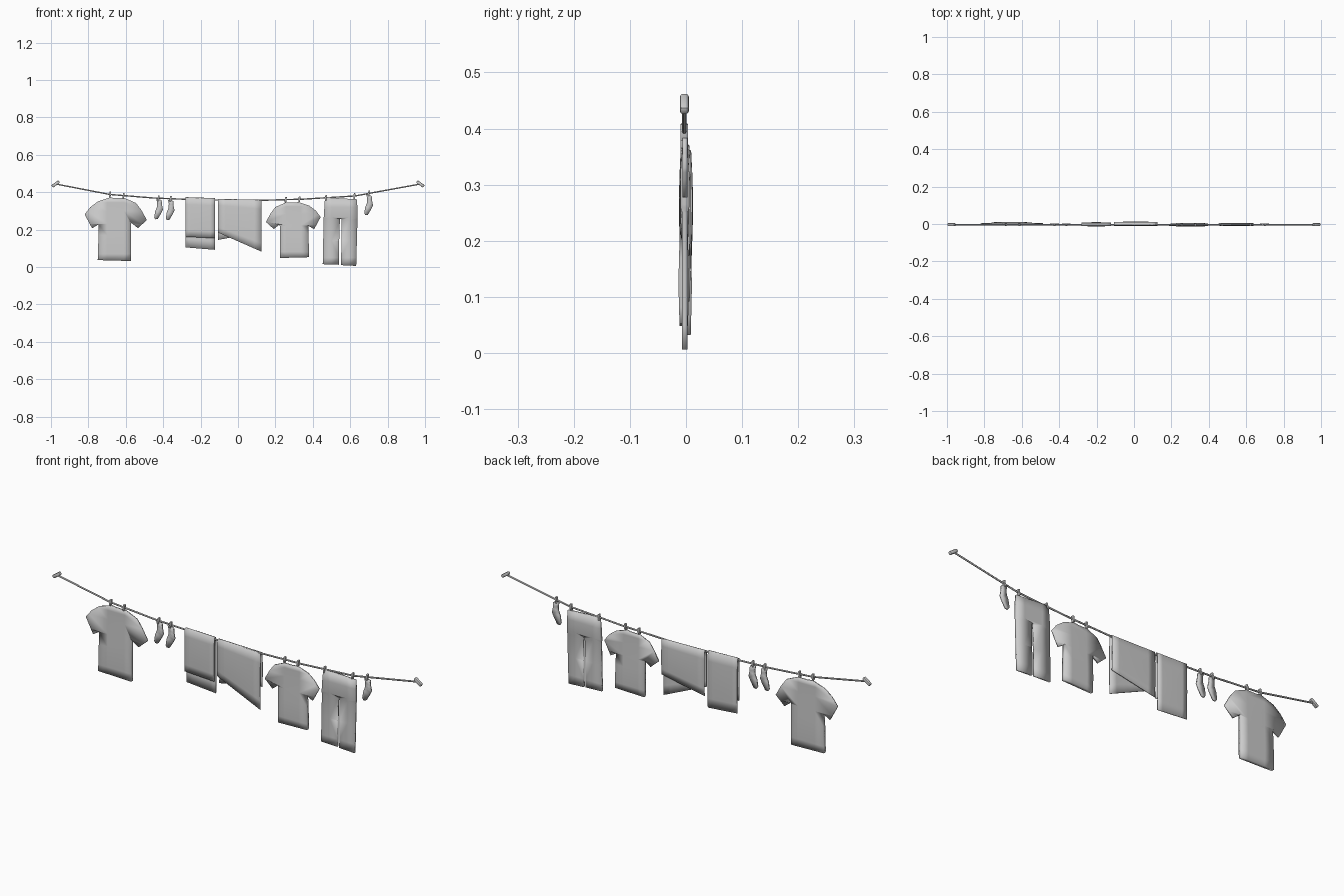
import bpy, bmesh, math
from mathutils import Vector

if "Cube" in bpy.data.objects:
    bpy.data.objects.remove(bpy.data.objects["Cube"], do_unlink=True)

grey = bpy.data.materials.new("plain grey")
grey.use_nodes = True
colour = (0.6, 0.6, 0.6, 1)
grey.diffuse_color = colour
grey.node_tree.nodes["Principled BSDF"].inputs["Base Color"].default_value = colour


def finish(name, bm, smooth=True):
    bmesh.ops.recalc_face_normals(bm, faces=bm.faces)
    mesh = bpy.data.meshes.new(name)
    bm.to_mesh(mesh)
    bm.free()
    for face in mesh.polygons:
        face.use_smooth = smooth
    mesh.materials.append(grey)
    ob = bpy.data.objects.new(name, mesh)
    bpy.context.collection.objects.link(ob)
    return ob


def garment(name, outline, levels, thick, sway, place, scale=(1, 1), columns=()):
    """Flat outline given depth, then sliced so it can billow with height."""
    bm = bmesh.new()
    front = bm.faces.new([bm.verts.new((x, -1, z)) for x, z in outline])
    moved = bmesh.ops.extrude_face_region(bm, geom=[front])["geom"]
    for v in moved:
        if isinstance(v, bmesh.types.BMVert):
            v.co.y = 1
    cuts = [((0, 0, z), (0, 0, 1)) for z in levels] + [((x, 0, 0), (1, 0, 0)) for x in columns]
    for point, normal in cuts:
        geom = bm.verts[:] + bm.edges[:] + bm.faces[:]
        bmesh.ops.bisect_plane(bm, geom=geom, plane_co=point, plane_no=normal)
    for v in bm.verts:
        x, y, z = v.co
        v.co = (place[0] + x * scale[0], y * thick(x, z) + sway(z), place[1] + z * scale[1])
    return finish(name, bm)


def draped(name, x0, x1, top, front_ends, back_ends, y_front, y_back, bulge):
    """Cloth folded over the line: front hem, over the top, back hem."""
    bm = bmesh.new()
    columns, rows = 6, 6
    grid = []
    for i in range(columns + 1):
        t = i / columns
        x = x0 + (x1 - x0) * t
        z_top = top[0] + (top[1] - top[0]) * t
        line = []
        for ends, y, order in ((front_ends, y_front, range(rows, -1, -1)),
                               (back_ends, y_back, range(rows + 1))):
            z_end = ends[0] + (ends[1] - ends[0]) * t
            for k in order:
                s = k / rows
                swell = bulge * math.sin(math.pi * s) * math.sin(math.pi * (0.2 + 0.6 * t))
                z = z_top - 0.003 + (z_end - z_top) * s
                line.append(bm.verts.new((x, y + math.copysign(swell, y), z)))
            if order.step < 0:
                line.append(bm.verts.new((x, (y_front + y_back) / 2, z_top)))
        grid.append(line)
    for a, b in zip(grid, grid[1:]):
        for j in range(len(a) - 1):
            bm.faces.new((a[j], a[j + 1], b[j + 1], b[j]))
    ob = finish(name, bm)
    mod = ob.modifiers.new("cloth thickness", "SOLIDIFY")
    mod.thickness = 0.003
    mod.offset = 0
    return ob


def bevelled_box(name, size, centre, tilt, bevel):
    bm = bmesh.new()
    bmesh.ops.create_cube(bm, size=1)
    for v in bm.verts:
        v.co = Vector(a * b for a, b in zip(v.co, size))
    bmesh.ops.bevel(bm, geom=bm.edges[:], offset=bevel, segments=2, profile=0.5, affect="EDGES")
    ob = finish(name, bm)
    ob.location = centre
    ob.rotation_euler.y = tilt
    bpy.ops.object.select_all(action="DESELECT")
    ob.select_set(True)
    bpy.context.view_layer.objects.active = ob
    bpy.ops.object.shade_smooth_by_angle(angle=math.radians(40))


# Sagging line
path = [(-0.975, 0.444), (-0.685, 0.388), (-0.45, 0.369), (-0.2, 0.359), (0.1, 0.356),
        (0.35, 0.363), (0.625, 0.38), (0.975, 0.444)]
curve = bpy.data.curves.new("line", "CURVE")
curve.dimensions = "3D"
curve.bevel_depth = 0.004
curve.bevel_resolution = 1
curve.use_fill_caps = True
spline = curve.splines.new("POLY")
spline.points.add(len(path) - 1)
for p, (x, z) in zip(spline.points, path):
    p.co = (x, -0.003, z, 1)
curve.materials.append(grey)
bpy.context.collection.objects.link(bpy.data.objects.new("washing_line", curve))


def line_height(x):
    for (xa, za), (xb, zb) in zip(path, path[1:]):
        if xa <= x <= xb:
            return za + (zb - za) * (x - xa) / (xb - xa)


# End toggles
for side, name in ((-1, "right_toggle"), (1, "left_toggle")):
    bevelled_box(name, (0.046, 0.016, 0.016), (side * 0.975, -0.003, 0.444), side * 0.62, 0.005)

# Clothes pegs
for i, x in enumerate((-0.684, -0.612, -0.425, -0.36, 0.255, 0.328, 0.47, 0.622, 0.70)):
    bevelled_box(f"peg_{i + 1}", (0.009, 0.014, 0.03), (x, -0.003, line_height(x)), 0.12, 0.002)

# Shirts: one outline, the second smaller and mirrored
shirt = [(-.029, .372), (0, .368), (.05, .368), (.11, .342), (.138, .305), (.168, .251),
         (.12, .208), (.084, .236), (.082, .13), (.083, .032), (-.095, .037),
         (-.092, .13), (-.09, .228), (-.125, .207), (-.165, .281), (-.135, .32), (-.095, .35)]


def shirt_thick(x, z):
    body = 0.0095 - 0.00035 * (abs(z - 0.12) / 0.02) ** 1.2
    return max(0.0035, body) * (0.55 if abs(x) > 0.11 else 1)


levels = (0.07, 0.11, 0.17, 0.23, 0.30, 0.345)
garment("large_shirt", shirt, levels, shirt_thick, lambda z: 0.001, (-0.655, 0),
        columns=(-0.045, 0.045))
garment("small_shirt", shirt, levels, shirt_thick, lambda z: -0.004, (0.297, 0.02),
        (-0.88, 0.88), (-0.045, 0.045))

# Towels folded over the line
draped("narrow_towel", -0.281, -0.122, (0.372, 0.367), (0.165, 0.157), (0.108, 0.095),
       -0.008, 0.005, 0.003)
draped("wide_towel", -0.106, 0.126, (0.363, 0.358), (0.187, 0.085), (0.148, 0.192),
       -0.007, 0.008, 0.003)

# Trousers
trousers = [(.465, .372), (.637, .362), (.639, .26), (.632, .006), (.551, .01), (.553, .14),
            (.553, .258), (.545, .258), (.541, .14), (.54, .012), (.453, .015), (.458, .26)]
garment("trousers", trousers, (0.05, 0.14, 0.25, 0.265, 0.32),
        lambda x, z: 0.008 if z > 0.258 and z < 0.33 else 0.005, lambda z: -0.002, (0, 0),
        columns=(0.5, 0.595))

# Socks
sock = [(-.013, .366), (.017, .358), (.018, .335), (.024, .308), (.014, .287),
        (-.004, .257), (-.017, .255), (-.023, .265), (-.018, .297), (-.008, .322), (-.007, .345)]
for name, x, z in (("sock_one", -0.425, 0), ("sock_two", -0.363, -0.005), ("sock_three", 0.698, 0.022)):
    garment(name, sock, (0.30, 0.33), lambda x, z: 0.0045, lambda z: -0.002, (x, z))
